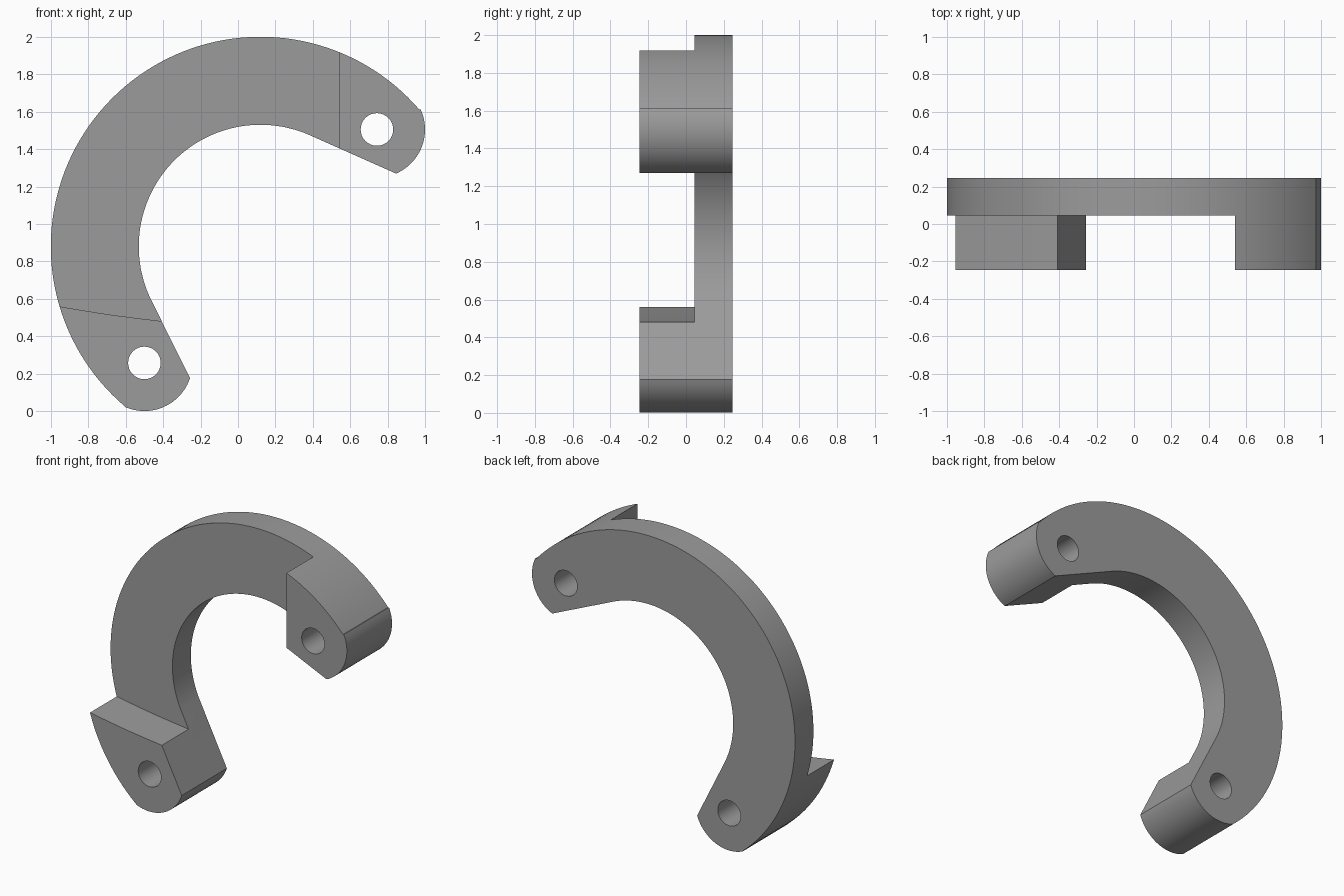
import bpy, bmesh, math

if "Cube" in bpy.data.objects:
    bpy.data.objects.remove(bpy.data.objects["Cube"])

HOLES = [(0.742, 1.505), (-0.5, 0.258)]
RING = (0.12, 0.88)


def arc(center, r, a0, a1, n):
    """Points in the x-z plane along an arc, angles in degrees."""
    pts = []
    for i in range(n + 1):
        a = math.radians(a0 + (a1 - a0) * i / n)
        pts.append((center[0] + r * math.cos(a), center[1] + r * math.sin(a)))
    return pts


def prism(name, pts, y0, y1):
    """Extrude an x-z outline from y0 to y1."""
    bm = bmesh.new()
    face = bm.faces.new([bm.verts.new((x, y0, z)) for x, z in pts])
    new = bmesh.ops.extrude_face_region(bm, geom=[face])["geom"]
    verts = [g for g in new if isinstance(g, bmesh.types.BMVert)]
    bmesh.ops.translate(bm, verts=verts, vec=(0, y1 - y0, 0))
    bmesh.ops.recalc_face_normals(bm, faces=bm.faces[:])
    mesh = bpy.data.meshes.new(name)
    bm.to_mesh(mesh)
    bm.free()
    obj = bpy.data.objects.new(name, mesh)
    bpy.context.collection.objects.link(obj)
    return obj


# Curved bracket: outer arc, rounded ends, inner arc with straight tangents
outline = (arc(RING, 1.12, 40.7, 229.7, 80)
           + arc(HOLES[1], 0.257, 246.5, 341.5, 24)
           + arc(RING, 0.65, 205.4, 64.6, 56)
           + arc(HOLES[0], 0.257, -66.5, 24.5, 24))
bracket = prism("curved_bracket", outline, -0.245, 0.245)

# Pocket that thins the middle and leaves a thick lug at each end
pocket = [(0.54, 2.3), (-1.4, 2.3), (-1.4, 0.645), (-0.955, 0.56), (-0.82, 0.537),
          (-0.68, 0.515), (-0.54, 0.497), (-0.4, 0.48), (0.0, 0.44), (0.54, 0.44)]
cutters = [prism("pocket_cutter", pocket, -0.5, 0.045)]

# Bolt holes through both lugs
for c in HOLES:
    cutters.append(prism("bolt_hole_cutter", arc(c, 0.087, 0, 348.75, 31), -0.5, 0.5))

for cutter in cutters:
    cutter.hide_render = True
    mod = bracket.modifiers.new("cut", 'BOOLEAN')
    mod.operation = 'DIFFERENCE'
    mod.solver = 'EXACT'
    mod.object = cutter

# Bake the cuts, then remove the cutters
bpy.context.view_layer.update()
graph = bpy.context.evaluated_depsgraph_get()
baked = bpy.data.meshes.new_from_object(bracket.evaluated_get(graph))
bracket.modifiers.clear()
bracket.data = baked
for cutter in cutters:
    bpy.data.objects.remove(cutter)

# One grey finish
grey = bpy.data.materials.new("plain_grey")
grey.diffuse_color = (0.33, 0.33, 0.33, 1)
grey.use_nodes = True
grey.node_tree.nodes["Principled BSDF"].inputs["Base Color"].default_value = grey.diffuse_color
baked.materials.clear()
baked.materials.append(grey)

bpy.context.view_layer.objects.active = bracket
bracket.select_set(True)
bpy.ops.object.shade_smooth_by_angle(angle=math.radians(25))
